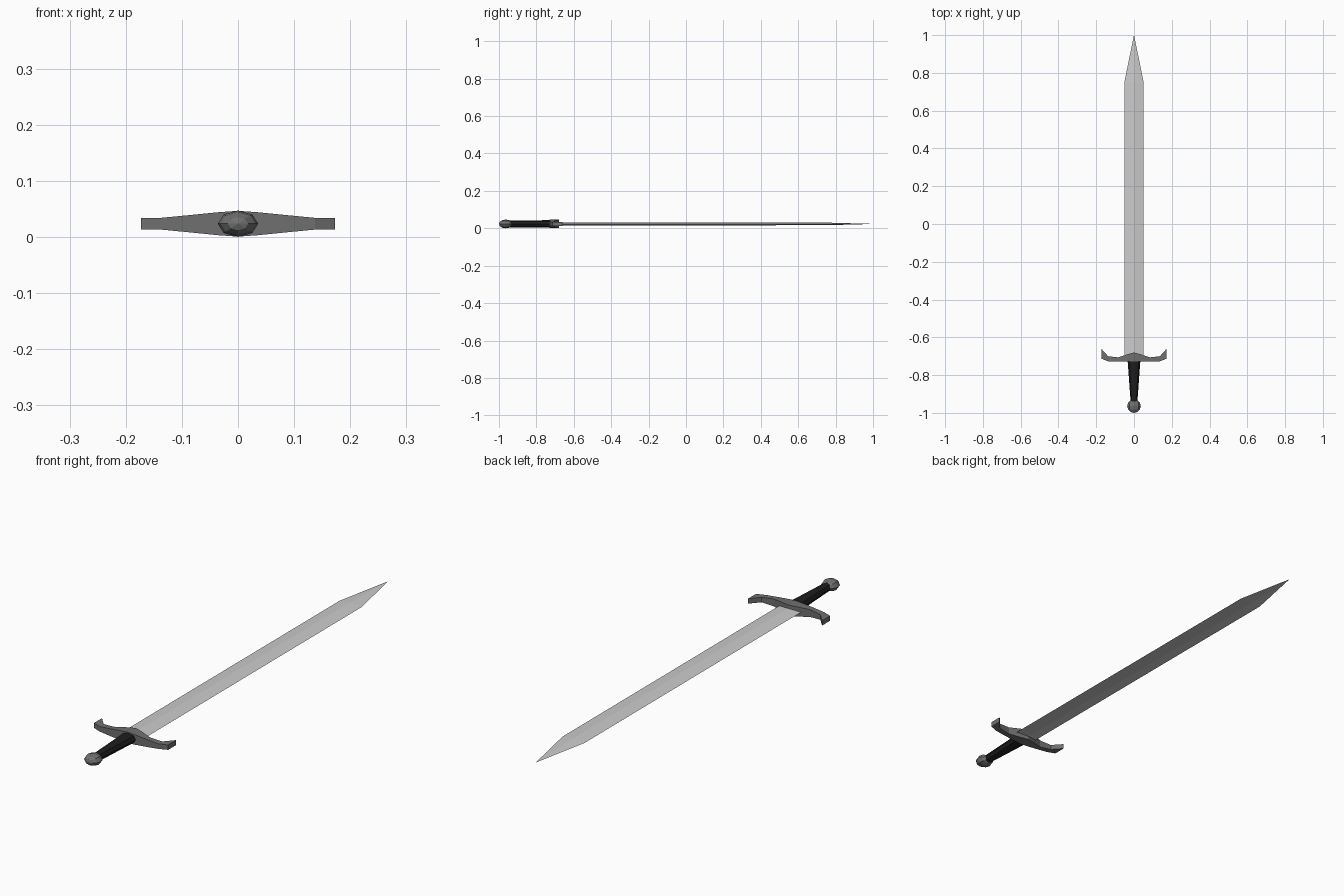
import bpy
from math import sin, cos, pi

if "Cube" in bpy.data.objects:
    bpy.data.objects.remove(bpy.data.objects["Cube"])

ZC = 0.0235  # height of the sword's centre plane


def material(name, v):
    m = bpy.data.materials.new(name)
    m.diffuse_color = (v, v, v, 1)
    m.use_nodes = True
    m.node_tree.nodes["Principled BSDF"].inputs["Base Color"].default_value = m.diffuse_color
    return m


def loft(name, rings, mat=None):
    """Skin closed rings of equal point count and cap both ends."""
    n = len(rings[0])
    verts = [p for ring in rings for p in ring]
    faces = [(a * n + i, a * n + (i + 1) % n, (a + 1) * n + (i + 1) % n, (a + 1) * n + i)
             for a in range(len(rings) - 1) for i in range(n)]
    faces += [tuple(reversed(range(n))), tuple(range(len(verts) - n, len(verts)))]
    mesh = bpy.data.meshes.new(name)
    mesh.from_pydata(verts, [], faces)
    ob = bpy.data.objects.new(name, mesh)
    bpy.context.collection.objects.link(ob)
    bpy.context.view_layer.objects.active = ob
    ob.select_set(True)
    bpy.ops.object.mode_set(mode='EDIT')
    bpy.ops.mesh.select_all(action='SELECT')
    bpy.ops.mesh.remove_doubles(threshold=1e-5)
    bpy.ops.mesh.normals_make_consistent(inside=False)
    bpy.ops.object.mode_set(mode='OBJECT')
    ob.select_set(False)
    if mat:
        mesh.materials.append(mat)
    return ob


def oval(y, rx, rz, n=8):
    return [(rx * cos(2 * pi * i / n), y, ZC + rz * sin(2 * pi * i / n)) for i in range(n)]


steel = material("dark_steel", 0.16)
leather = material("black_leather", 0.012)

# Blade: diamond section, tapering to the point
loft("blade", [oval(y, rx, rz, 4) for y, rx, rz in
               [(-0.72, 0.051, 0.008), (0.75, 0.051, 0.007), (1.0, 0.0004, 0.0003)]])

# Crossguard: x, back edge y, front edge y, half thickness
half = [(0.0, -0.729, -0.680, 0.0230), (0.035, -0.729, -0.690, 0.0205),
        (0.085, -0.729, -0.706, 0.0155), (0.137, -0.727, -0.700, 0.0105),
        (0.173, -0.713, -0.660, 0.0105)]
stations = [(-x, a, b, t) for x, a, b, t in reversed(half[1:])] + half
loft("crossguard", [[(x, a, ZC - t), (x, b, ZC - t), (x, b, ZC + t), (x, a, ZC + t)]
                    for x, a, b, t in stations], steel)

# Grip: narrows toward the pommel
loft("grip", [oval(-0.72, 0.034, 0.020), oval(-0.94, 0.018, 0.018)], leather)

# Pommel: flattened faceted ball with its axis along the sword
R = 0.036
loft("pommel", [oval(-0.964 + R * cos(a), max(R * sin(a), 1e-7), max(0.0235 * sin(a), 1e-7))
                for a in (pi * k / 6 for k in range(6, -1, -1))], steel)
